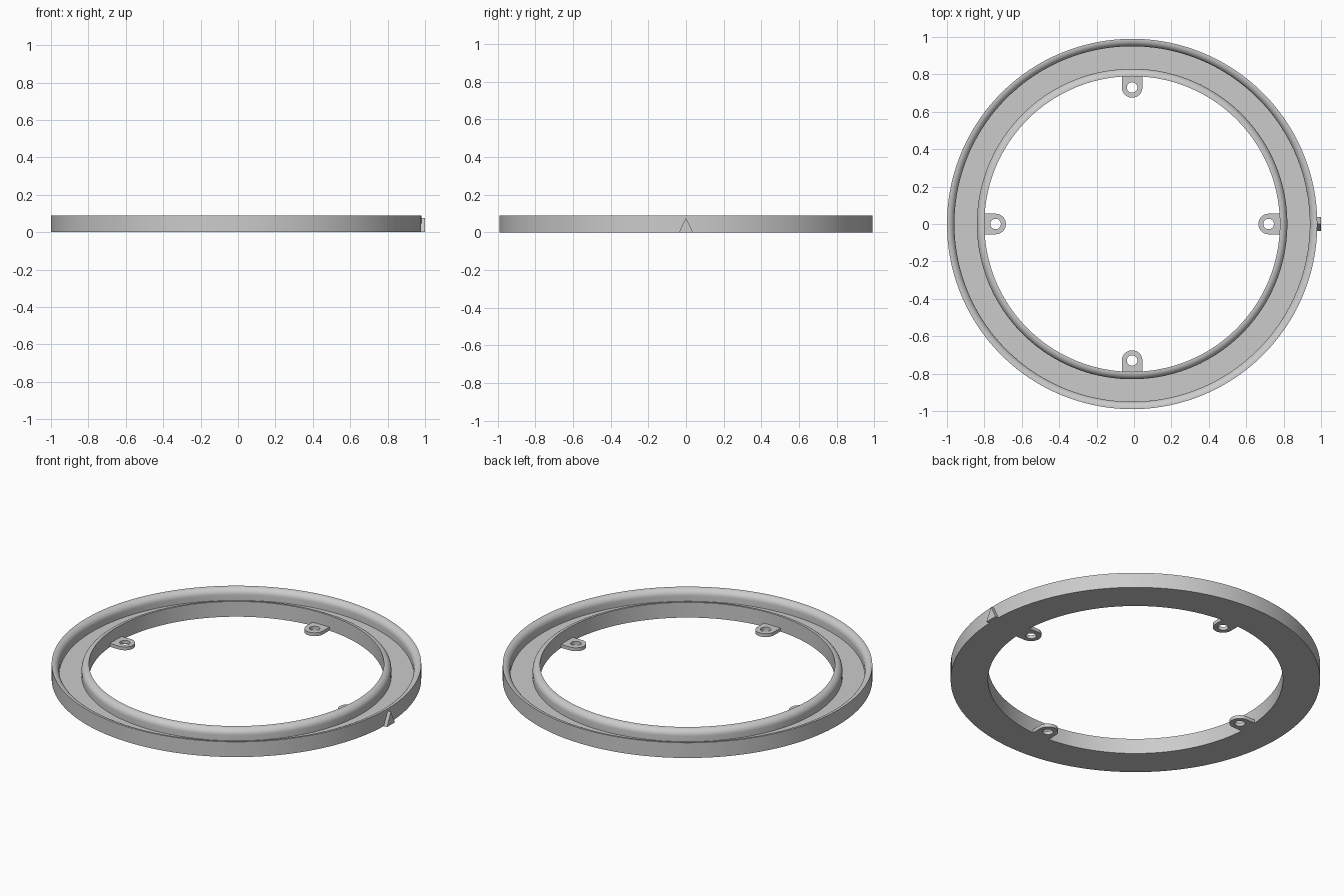
import bpy
import bmesh
from math import cos, sin, pi, radians

cube = bpy.data.objects.get("Cube")
if cube:
    bpy.data.objects.remove(cube, do_unlink=True)

CX = -0.01                      # ring axis; the pointer sticks out on +x
R_OUT, R_IN, WALL = 0.99, 0.79, 0.04
HEIGHT, FLOOR, ROUND = 0.09, 0.022, 0.036

grey = bpy.data.materials.new("plain_grey")
grey.use_nodes = True
grey.diffuse_color = (0.6, 0.6, 0.6, 1)
grey.node_tree.nodes["Principled BSDF"].inputs["Base Color"].default_value = (0.6, 0.6, 0.6, 1)


def finish(name, bm):
    bmesh.ops.recalc_face_normals(bm, faces=bm.faces)
    mesh = bpy.data.meshes.new(name)
    bm.to_mesh(mesh)
    bm.free()
    mesh.materials.append(grey)
    obj = bpy.data.objects.new(name, mesh)
    bpy.context.collection.objects.link(obj)
    bpy.ops.object.select_all(action="DESELECT")
    obj.select_set(True)
    bpy.context.view_layer.objects.active = obj
    bpy.ops.object.shade_smooth_by_angle(angle=radians(30))
    return obj


def bridge(bm, loops):
    """Join closed loops of vertices, the last one back to the first."""
    for a, b in zip(loops, loops[1:] + loops[:1]):
        n = len(a)
        for i in range(n):
            j = (i + 1) % n
            bm.faces.new((a[i], a[j], b[j], b[i]))


def rounded_edge(wall_r, side, steps=8):
    """Quarter-round from the rim top down to the channel wall."""
    centre = wall_r + side * ROUND
    return [(centre - side * ROUND * sin(k / steps * pi / 2),
             HEIGHT - ROUND + ROUND * cos(k / steps * pi / 2)) for k in range(steps + 1)]


# Channel ring: lathed U section with rounded channel-side rims
ch_in, ch_out = R_IN + WALL, R_OUT - WALL
profile = [(R_IN, 0), (R_IN, HEIGHT)]
profile += rounded_edge(ch_in, -1)
profile += [(ch_in, FLOOR), (ch_out, FLOOR)]
profile += rounded_edge(ch_out, 1)[::-1]
profile += [(R_OUT, HEIGHT), (R_OUT, 0)]
SEG = 192
bm = bmesh.new()
loops = [[bm.verts.new((CX + r * cos(2 * pi * i / SEG), r * sin(2 * pi * i / SEG), z))
          for i in range(SEG)] for r, z in profile]
bridge(bm, loops)
finish("channel_ring", bm)


# Mounting tabs: rounded inner end, square root, screw hole
def tab_outline(a, half_width=0.055, root=0.062):
    c, s = cos(a), sin(a)
    if c <= 1e-6:
        return half_width * c, half_width * s
    m = max(abs(c), abs(s))
    return root * c / m, half_width * s / m


def mounting_tab(name, turn, hole_r=0.028, hole_at=0.73, thick=0.02, n=48):
    bm = bmesh.new()
    angles = [2 * pi * i / n for i in range(n)]
    outer = [tab_outline(a) for a in angles]
    hole = [(hole_r * cos(a), hole_r * sin(a)) for a in angles]
    loops = [[bm.verts.new((hole_at + x, y, z)) for x, y in pts]
             for pts, z in ((outer, 0), (outer, thick), (hole, thick), (hole, 0))]
    bridge(bm, loops)
    tab = finish(name, bm)
    tab.location.x = CX
    tab.rotation_euler.z = turn


for k, side in enumerate(("left", "back", "right", "front")):
    mounting_tab(side + "_tab", k * pi / 2)

# Pointer: triangular index mark on the outer wall
bm = bmesh.new()
ends = [[bm.verts.new((x, y, z)) for y, z in ((-0.037, 0), (0.037, 0), (0, 0.077))]
        for x in (0.97, 1.0)]
for end in ends:
    bm.faces.new(end)
for i in range(3):
    j = (i + 1) % 3
    bm.faces.new((ends[0][i], ends[0][j], ends[1][j], ends[1][i]))
finish("index_pointer", bm)
